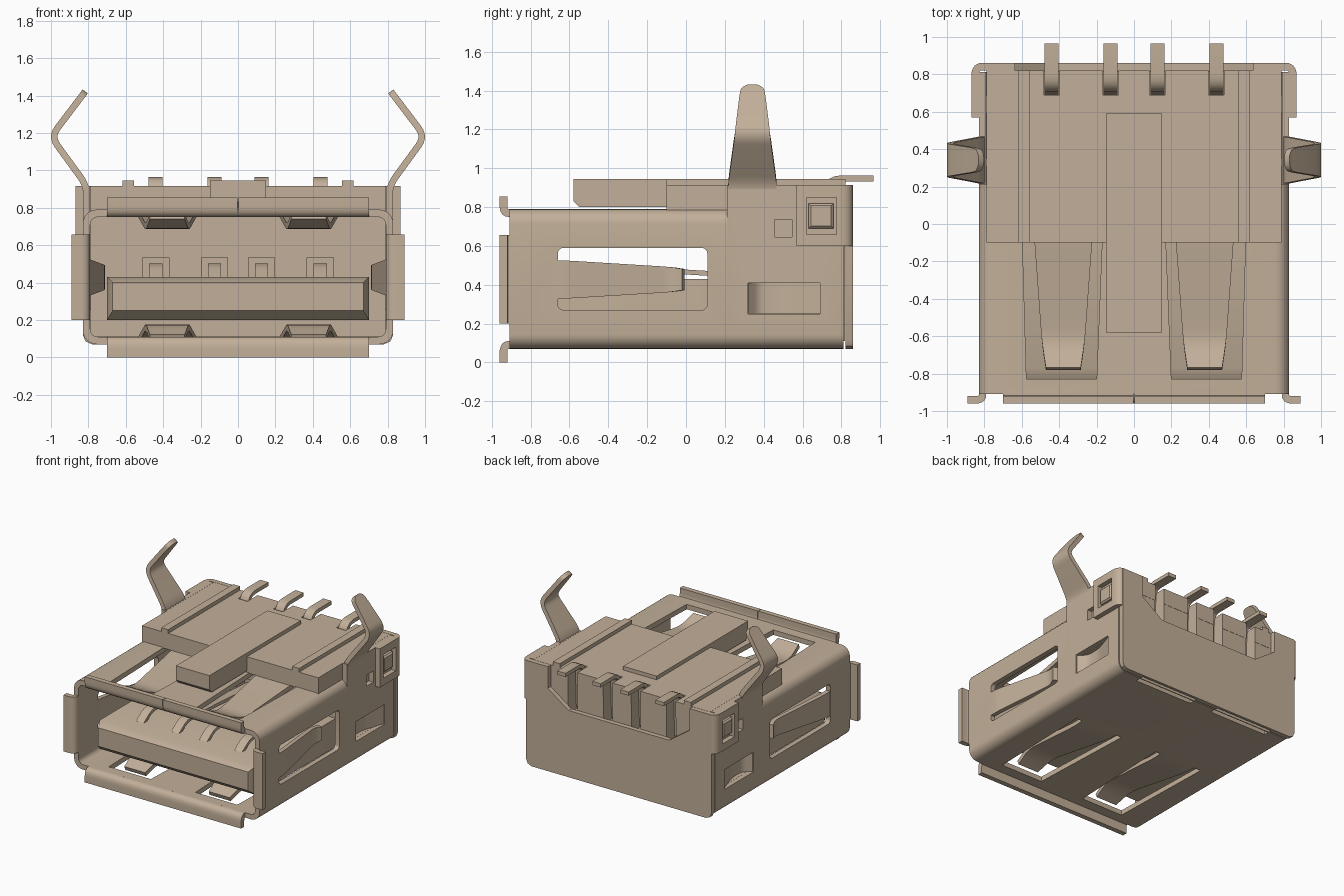
import bpy, bmesh, math
from mathutils import Vector

old = bpy.data.objects.get("Cube")
if old:
    bpy.data.objects.remove(old, do_unlink=True)

# Single flat colour
tan = bpy.data.materials.new("tan")
tan.use_nodes = True
TAN = (0.54, 0.43, 0.32, 1)
tan.diffuse_color = TAN
tan.node_tree.nodes["Principled BSDF"].inputs["Base Color"].default_value = TAN


def finish(name, bm):
    bmesh.ops.recalc_face_normals(bm, faces=bm.faces)
    me = bpy.data.meshes.new(name)
    bm.to_mesh(me)
    bm.free()
    me.materials.append(tan)
    ob = bpy.data.objects.new(name, me)
    bpy.context.collection.objects.link(ob)
    return ob


def loft(name, rings):
    """Skin a list of equal-length point rings and cap both ends."""
    bm = bmesh.new()
    vs = [[bm.verts.new(p) for p in r] for r in rings]
    n = len(rings[0])
    for a, b in zip(vs, vs[1:]):
        for i in range(n):
            j = (i + 1) % n
            bm.faces.new((a[i], a[j], b[j], b[i]))
    bm.faces.new(vs[0])
    bm.faces.new(vs[-1])
    return finish(name, bm)


def prism(name, pts, axis, a, b):
    place = {"x": lambda u, v, t: (t, u, v),
             "y": lambda u, v, t: (u, t, v),
             "z": lambda u, v, t: (u, v, t)}[axis]
    return loft(name, [[place(u, v, t) for u, v in pts] for t in (a, b)])


def box(name, x0, x1, y0, y1, z0, z1):
    return prism(name, [(x0, y0), (x1, y0), (x1, y1), (x0, y1)], "z", z0, z1)


def rounded(path, r):
    """Replace inner corners of a (u, v, half width) path by small arcs."""
    p = [Vector(q) for q in path]
    out = [p[0]]
    for a, b, c in zip(p, p[1:], p[2:]):
        la, lc = (a - b).xy.length, (c - b).xy.length
        s = b.lerp(a, min(r / la, 0.48))
        e = b.lerp(c, min(r / lc, 0.48))
        out += [s.lerp(b, t).lerp(b.lerp(e, t), t) for t in (0, .2, .4, .6, .8, 1)]
    return out + [p[-1]]


def strip(name, path, thick, place, r=0.05):
    """Bent sheet-metal strip; place maps (u, v, w) to x, y, z."""
    pts = rounded(path, r)
    rings = []
    for i, p in enumerate(pts):
        d1 = (p - pts[max(i - 1, 0)]).xy
        d2 = (pts[min(i + 1, len(pts) - 1)] - p).xy
        d = (d1.normalized() + d2.normalized()).normalized()
        n = Vector((-d.y, d.x)) * thick / 2
        a, b = p.xy + n, p.xy - n
        rings.append([place(a.x, a.y, -p.z), place(a.x, a.y, p.z),
                      place(b.x, b.y, p.z), place(b.x, b.y, -p.z)])
    return loft(name, rings)


def cut(targets, cutters):
    for t in targets:
        bpy.context.view_layer.objects.active = t
        for c in cutters:
            m = t.modifiers.new("cut", "BOOLEAN")
            m.operation, m.solver, m.object = "DIFFERENCE", "EXACT", c
            bpy.ops.object.modifier_apply(modifier=m.name)
    for c in cutters:
        bpy.data.objects.remove(c, do_unlink=True)


def round_rect(x, z0, z1, r):
    pts = []
    for cx, cz, start in ((x - r, z1 - r, 0), (r - x, z1 - r, 90),
                          (r - x, z0 + r, 180), (x - r, z0 + r, 270)):
        for k in range(7):
            a = math.radians(start + 15 * k)
            pts.append((cx + r * math.cos(a), cz + r * math.sin(a)))
    return pts


SIDES = (1, -1)
PINS = (-0.44, -0.125, 0.125, 0.44)

# Shell: closed tube in front, open channel with taller walls behind
shell = prism("front_shell", round_rect(.83, .07, .79, .075), "y", -.91, .21)
channel = prism("rear_shell", round_rect(.83, .07, 1.2, .075), "y", .21, .812)
cut([shell], [prism("c", round_rect(.79, .11, .75, .04), "y", -1, .3)])
cut([channel], [prism("c", round_rect(.79, .11, 1.3, .04), "y", .1, 1),
                box("c", -1, 1, 0, 1, .915, 1.4)])
for s in SIDES:
    cut([shell], [
        prism("c", [(s * .165, .05), (s * .2, -.83), (s * .575, -.83), (s * .6, .05)], "z", -.1, 1),
        prism("c", [(y - .275, z) for y, z in round_rect(.385, .27, .59, .03)], "x", s * .7, s * .9)])
    cut([channel], [
        box("c", s * .7, s * .9, .32, .69, .25, .41),
        box("c", s * .7, s * .9, .455, .545, .645, .735),
        box("c", s * .1, s * .62, .765, .805, 0, .105)])

# Plastic core: rear block, top slab and tongue
core = box("rear_block", -.789, .789, .25, .818, .111, .80)
slab = box("top_slab", -.789, .789, -.1, .82, .785, .915)
ribs = [box("slab_rib", s * .555, s * .617, -.1, .82, .90, .945) for s in SIDES]
cut([core, slab], [box("c", x - .042, x + .042, .69, .9, .56, 1) for x in PINS])
cut([core], [box("c", x - .07, x + .07, .2, .36, .43, .535) for x in PINS])
cut([core], [box("c", s * .71, s * .85, .32, .69, .25, .41) for s in SIDES])
prism("center_bar", [(-.58, .83), (-.55, .80), (.59, .80), (.59, .945), (-.58, .945)],
      "x", -.15, .15)
loft("tongue", [[(-hx, y, z0), (hx, y, z0), (hx, y, z1), (-hx, y, z1)]
                for y, hx, z0, z1 in ((.27, .7, .2, .43), (-.77, .7, .2, .43),
                                      (-.83, .67, .25, .40))])

# Contacts on the tongue and their solder pins at the back
for x in PINS:
    at = lambda u, v, w, x=x: (x + w, u, v)
    strip("contact", [(-.62, .42, .035), (-.52, .488, .035), (-.40, .49, .035),
                      (.34, .445, .035)], .025, at)
    strip("solder_pin", [(.965, .948, .0375), (.72, .948, .0375), (.705, .58, .0375)],
          .03, at, .08)

# Rear plate with chamfered notch
half = [(.45, .61), (.635, .74), (.635, .915), (.83, .915), (.83, .12), (.815, .085), (.78, .07)]
plate = prism("rear_plate", half + [(-x, z) for x, z in reversed(half)], "y", .822, .86)
cut([plate], [box("c", s * .1, s * .62, .80, .84, 0, .1) for s in SIDES])

for s in SIDES:
    # Wrapped corner flap with a window and a catch inside it
    flap = strip("corner_flap", [(.57, .85, .157), (.84, .85, .157), (.84, .78, .157)], .04,
                 lambda u, v, w: (s * v, u, .758 + w))
    cut([flap], [box("c", s * .8, s * .9, .62, .775, .66, .85)])
    loft("flap_catch", [[(s * x, .695 - h, .755 - h), (s * x, .695 + h, .755 - h),
                         (s * x, .695 + h, .755 + h), (s * x, .695 - h, .755 + h)]
                        for x, h in ((.815, .064), (.85, .064), (.862, .052))])

    # Tall bent mounting tab with a rounded tip
    strip("mounting_tab", [(.81, .82, .126), (.81, .92, .126), (1.0, 1.18, .09),
                           (.843, 1.387, .064), (.829, 1.405, .055), (.82, 1.418, .035),
                           (.817, 1.422, .015)], .035,
          lambda u, v, w: (s * u, .342 + w, v), .06)

    # Side grip spring and pressed-in bridge
    strip("side_spring", [(-.68, .81, .1), (-.60, .81, .097), (-.08, .725, .065),
                          (-.015, .75, .055)], .035,
          lambda u, v, w: (s * v, u, .427 + w))
    strip("side_bridge", [(.31, .81, .078), (.37, .745, .078), (.50, .745, .078),
                          (.70, .81, .078)], .03,
          lambda u, v, w: (s * v, u, .33 + w))

    # Top and bottom grip springs
    for label, k in (("top_spring", 1), ("bottom_spring", -1)):
        strip(label, [(.07, .77, .165), (-.05, .77, .157), (-.63, .695, .115),
                      (-.775, .755, .093)], .035,
              lambda u, v, w: (s * (.378 + w), u, .43 + k * (v - .43)), .08)

    # Flared lips around the opening
    strip("side_lip", [(-.89, .81, .228), (-.94, .81, .228), (-.94, .89, .228)], .04,
          lambda u, v, w: (s * v, u, .428 + w), .045)
    strip("top_lip", [(-.89, .77, .349), (-.94, .77, .349), (-.94, .855, .349)], .04,
          lambda u, v, w: (s * .351 + w, u, v), .045)
strip("bottom_lip", [(-.89, .09, .7), (-.94, .09, .7), (-.94, 0, .7)], .04,
      lambda u, v, w: (w, u, v), .045)

# Smooth bends, sharp edges
bpy.ops.object.select_all(action="DESELECT")
for ob in bpy.context.collection.objects:
    if ob.type == "MESH" and tan.name in ob.data.materials:
        ob.select_set(True)
        bpy.context.view_layer.objects.active = ob
bpy.ops.object.shade_smooth_by_angle(angle=math.radians(28))
